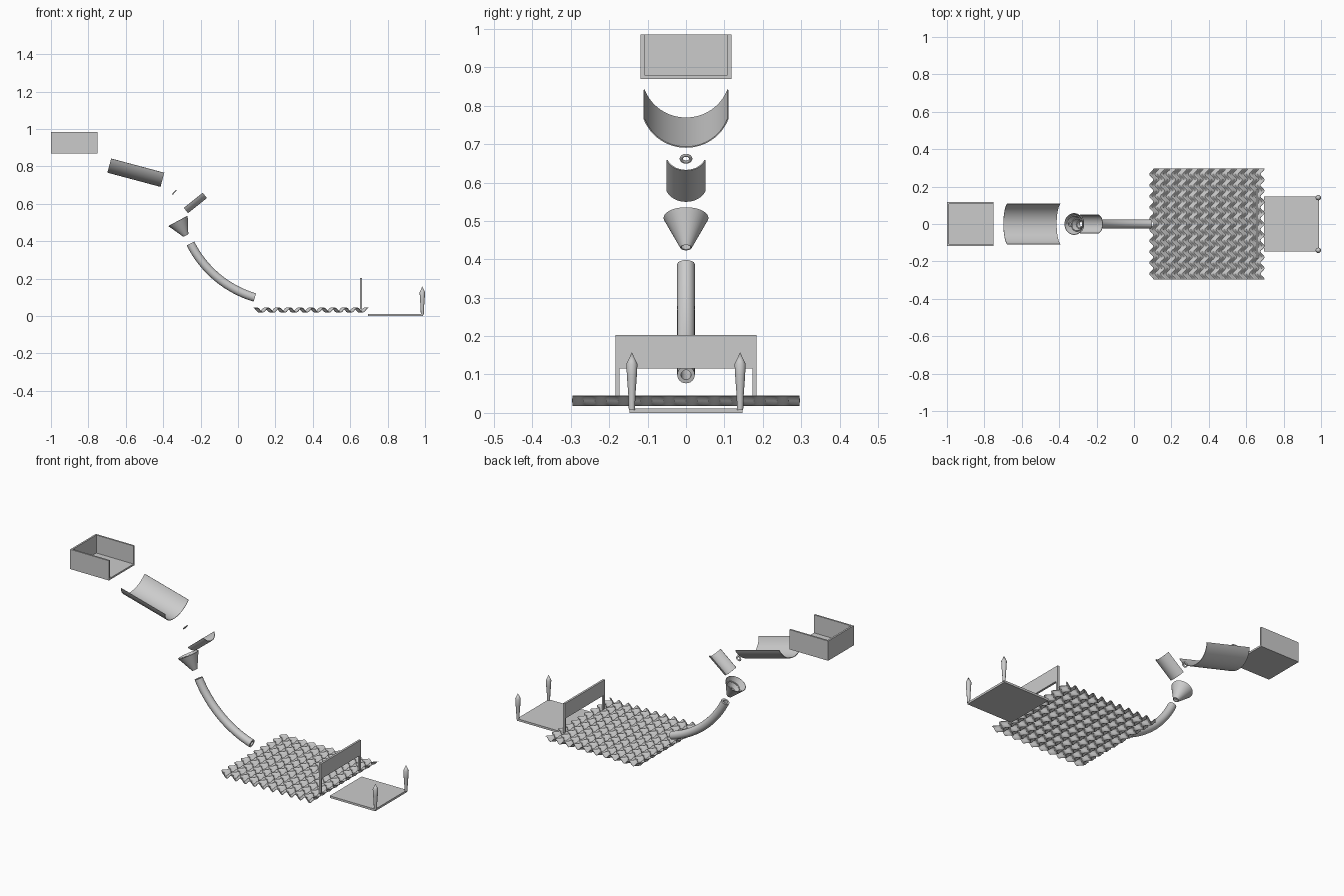
import bpy, bmesh
from math import sin, cos, pi, radians
from mathutils import Vector, Matrix

if "Cube" in bpy.data.objects:
    bpy.data.objects.remove(bpy.data.objects["Cube"])


def finish(name, bm, thickness=0):
    bmesh.ops.remove_doubles(bm, verts=bm.verts, dist=1e-5)
    bmesh.ops.recalc_face_normals(bm, faces=bm.faces)
    me = bpy.data.meshes.new(name)
    bm.to_mesh(me)
    bm.free()
    ob = bpy.data.objects.new(name, me)
    bpy.context.collection.objects.link(ob)
    bpy.ops.object.select_all(action='DESELECT')
    ob.select_set(True)
    bpy.context.view_layer.objects.active = ob
    if thickness:
        mod = ob.modifiers.new("wall", 'SOLIDIFY')
        mod.thickness, mod.offset = thickness, 0
        bpy.ops.object.modifier_apply(modifier=mod.name)
    bpy.ops.object.shade_smooth_by_angle(angle=radians(35))
    return ob


def surface(name, nu, nv, f, thickness=0):
    """Quad surface from f(u, v), u and v in 0..1."""
    bm = bmesh.new()
    g = [[bm.verts.new(f(i / nu, j / nv)) for j in range(nv + 1)] for i in range(nu + 1)]
    for i in range(nu):
        for j in range(nv):
            bm.faces.new((g[i][j], g[i + 1][j], g[i + 1][j + 1], g[i][j + 1]))
    return finish(name, bm, thickness)


def boxes(name, *ranges):
    bm = bmesh.new()
    for x0, x1, y0, y1, z0, z1 in ranges:
        m = Matrix.Translation(((x0 + x1) / 2, (y0 + y1) / 2, (z0 + z1) / 2))
        m = m @ Matrix.Diagonal((x1 - x0, y1 - y0, z1 - z0, 1))
        bmesh.ops.create_cube(bm, size=1, matrix=m)
    return finish(name, bm)


def chute(name, start, end, half_width):
    """Trough running from start to end (x, z of its lowest line)."""
    a, b = Vector((start[0], 0, start[1])), Vector((end[0], 0, end[1]))
    d = (b - a).normalized()
    up = Vector((-d.z, 0, d.x))
    span = radians(70)
    r = half_width / sin(span)

    def f(u, v):
        t = (2 * v - 1) * span
        return a.lerp(b, u) + Vector((0, r * sin(t), 0)) + up * r * (1 - cos(t))
    return surface(name, 1, 32, f, 0.003)


# Starting tray, open at the top and the downhill end
boxes("start_tray",
      (-1, -0.75, -0.118, 0.118, 0.87, 0.88),
      (-1, -0.99, -0.118, 0.118, 0.88, 0.985),
      (-0.99, -0.75, -0.118, -0.108, 0.88, 0.985),
      (-0.99, -0.75, 0.108, 0.118, 0.88, 0.985))

# Downhill trough and small rebound trough
chute("upper_chute", (-0.698, 0.768), (-0.414, 0.692), 0.109)
chute("rebound_chute", (-0.268, 0.551), (-0.167, 0.632), 0.049)

# Small tilted ring
ring_m = Matrix.Translation((-0.34, 0, 0.662)) @ Matrix.Rotation(radians(-47), 4, 'Y')


def ring(u, v):
    r = 0.012 + 0.0045 * cos(2 * pi * v)
    return ring_m @ Vector((r * cos(2 * pi * u), r * sin(2 * pi * u), 0.003 * sin(2 * pi * v)))


surface("ring", 32, 12, ring)

# Tilted funnel with a spiral rail inside
fun_m = Matrix.Translation((-0.279, 0, 0.431)) @ Matrix.Rotation(radians(-28.3), 4, 'Y')


def funnel(u, v):
    r = 0.0135 + 0.0435 * v
    return fun_m @ Vector((r * cos(2 * pi * u), r * sin(2 * pi * u), 0.088 * v))


def rail(u, v):
    a, c = 2 * pi * 2.5 * u, 2 * pi * v
    r = 0.011 + 0.037 * u + 0.003 * cos(c)
    return fun_m @ Vector((r * cos(a), r * sin(a), 0.008 + 0.072 * u + 0.003 * sin(c)))


surface("funnel", 48, 1, funnel, 0.003)
surface("spiral_rail", 60, 6, rail)

# Curved pipe along a circular arc, hollow
R, A0, A1 = 0.563, radians(63.5), radians(16.5)
PX, PZ = 0.09 + R * sin(A1), 0.099 + R * cos(A1)


def pipe(u, v):
    a, c = A0 + (A1 - A0) * u, 2 * pi * v
    rr = R + 0.018 * cos(c)
    return Vector((PX - rr * sin(a), 0.018 * sin(c), PZ - rr * cos(a)))


surface("curved_pipe", 28, 24, pipe, 0.010)


# Folded sheet: ridges along y that zigzag from side to side
def sheet(u, v):
    x = 0.093 + 0.594 * u + 0.011 * cos(2 * pi * 10 * v)
    return Vector((x, -0.296 + 0.592 * v, 0.032 + 0.0125 * cos(2 * pi * 10 * u)))


surface("folded_sheet", 80, 80, sheet, 0.002)

# Gate across the end of the sheet
boxes("gate",
      (0.652, 0.664, -0.184, 0.184, 0.115, 0.203),
      (0.652, 0.664, -0.184, -0.173, 0.03, 0.115),
      (0.652, 0.664, 0.173, 0.184, 0.03, 0.115))

# Finish plate and its two pointed pegs
boxes("finish_plate", (0.695, 0.988, -0.147, 0.147, 0, 0.012))
PEG = [(0, 0.008), (0.008, 0.008), (0.0095, 0.05), (0.0125, 0.09), (0.0145, 0.127), (0, 0.158)]
for side, y in (("front", -0.141), ("back", 0.141)):
    def peg(u, v, y=y):
        r, z = PEG[round(u * 5)]
        return Vector((0.9855 + r * cos(2 * pi * v), y + r * sin(2 * pi * v), z))
    surface(side + "_peg", 5, 20, peg)
